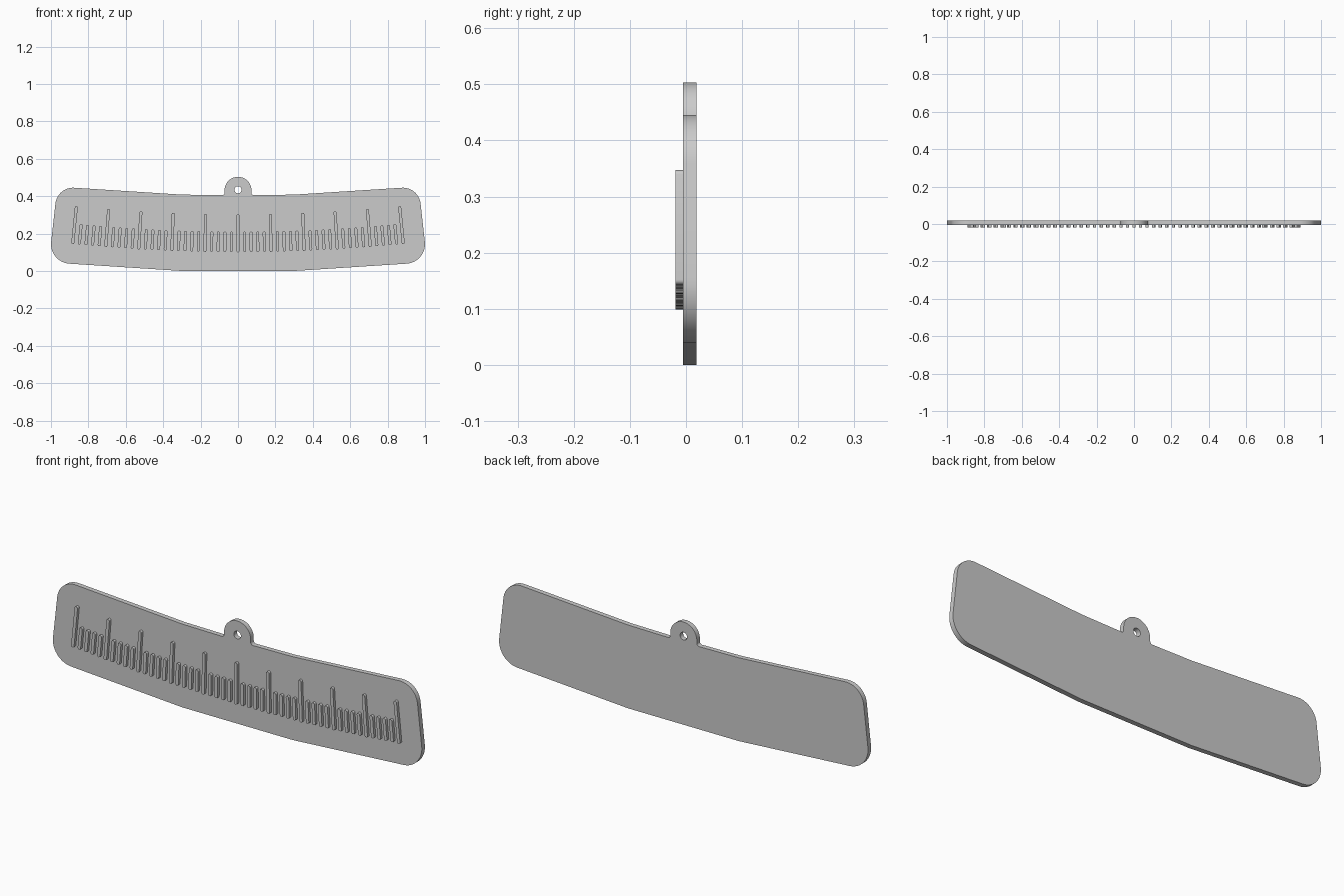
import bpy, bmesh, math
from mathutils import Vector, Matrix

if "Cube" in bpy.data.objects:
    bpy.data.objects.remove(bpy.data.objects["Cube"])

FRONT, FACE, BACK = -0.019, -0.005, 0.019   # tick front, plate front, plate back
PIVOT_Z = 9.0                               # centre of the shallow arc


def arc(cx, cz, r, a0, a1, n):
    """Points on an arc, angles in degrees."""
    return [Vector((cx + r * math.cos(math.radians(a0 + (a1 - a0) * i / n)),
                    cz + r * math.sin(math.radians(a0 + (a1 - a0) * i / n))))
            for i in range(n + 1)]


def fillet(prev, corner, nxt, r, n=12):
    """Rounded replacement for a polygon corner."""
    p, c, q = Vector(prev), Vector(corner), Vector(nxt)
    u, v = (p - c).normalized(), (q - c).normalized()
    half = u.angle(v) / 2
    centre = c + (u + v).normalized() * (r / math.sin(half))
    d = r / math.tan(half)
    a, b = c + u * d - centre, c + v * d - centre
    return [centre + a.slerp(b, i / n).normalized() * r for i in range(n + 1)]


def slab(name, loops, y0, y1):
    """Extrude closed x-z outlines (inner loops become holes) from y0 to y1."""
    cu = bpy.data.curves.new(name, 'CURVE')
    cu.dimensions = '2D'
    cu.fill_mode = 'BOTH'
    cu.extrude = (y1 - y0) / 2
    for loop in loops:
        sp = cu.splines.new('POLY')
        sp.points.add(len(loop) - 1)
        for pt, co in zip(sp.points, loop):
            pt.co = (co[0], co[1], 0, 1)
        sp.use_cyclic_u = True
    ob = bpy.data.objects.new(name, cu)
    bpy.context.collection.objects.link(ob)
    bpy.ops.object.select_all(action='DESELECT')
    ob.select_set(True)
    bpy.context.view_layer.objects.active = ob
    bpy.ops.object.convert(target='MESH')
    ob = bpy.context.object
    ob.name = name
    me = ob.data
    me.transform(Matrix.Translation((0, (y0 + y1) / 2, 0)) @ Matrix.Rotation(math.pi / 2, 4, 'X'))
    bm = bmesh.new()
    bm.from_mesh(me)
    bmesh.ops.remove_doubles(bm, verts=bm.verts, dist=1e-5)
    bmesh.ops.recalc_face_normals(bm, faces=bm.faces)
    bm.to_mesh(me)
    bm.free()
    bpy.ops.object.shade_smooth_by_angle(angle=math.radians(30))
    return ob


# Right half of the plate outline, from bottom middle up to the lug
b_mid, b_corner = (0.30, 0.0), (1.0114, 0.046)
t_corner, t_mid = (0.966, 0.4506), (0.30, 0.408)
lug_r, lug_z = 0.072, 0.431
lug_foot = (lug_r, 0.405)
right = [Vector(b_mid)]
right += fillet(b_mid, b_corner, t_corner, 0.105)
right += fillet(b_corner, t_corner, t_mid, 0.095)
right += [Vector(t_mid)]
right += fillet(t_mid, lug_foot, (lug_r, 0.5), 0.012, 5)
right += arc(0, lug_z, lug_r, 0, 90, 14)

# Mirror it to close the outline
left = [Vector((-p.x, p.y)) for p in reversed(right[:-1])]
hole = arc(0, 0.434, 0.019, 0, 345, 23)
slab("plate_with_hanging_lug", [right + left, hole], FACE, BACK)


# Raised scale marks fanned about the arc centre, every fifth one long
def tick(angle, z0, z1, r=0.008):
    pts = arc(0, z1 - r, r, 0, 180, 8) + arc(0, z0 + r, r, 180, 360, 8)
    c, s = math.cos(angle), math.sin(angle)
    return [(p.x * c - (p.y - PIVOT_Z) * s, PIVOT_Z + p.x * s + (p.y - PIVOT_Z) * c)
            for p in pts]


step = math.radians(5.7) / 25
long_ticks = [tick(i * step, 0.099, 0.304) for i in range(-25, 26, 5)]
short_ticks = [tick(i * step, 0.101, 0.210) for i in range(-25, 26) if i % 5]
slab("long_scale_marks", long_ticks, FRONT, FACE)
slab("short_scale_marks", short_ticks, FRONT, FACE)
